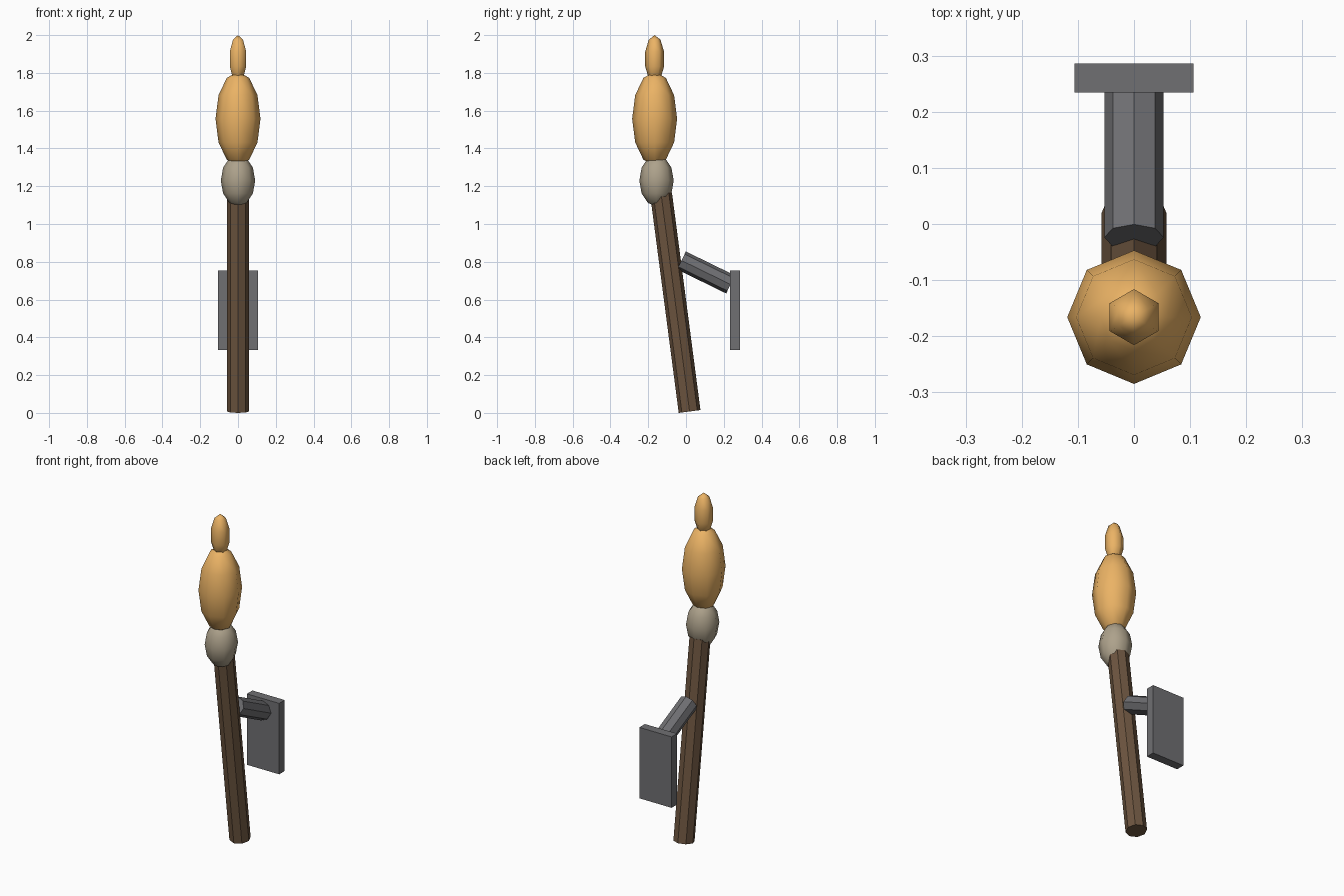
import bpy
from math import radians
from mathutils import Vector

if "Cube" in bpy.data.objects:
    bpy.data.objects.remove(bpy.data.objects["Cube"])


def material(name, color):
    m = bpy.data.materials.new(name)
    m.diffuse_color = (*color, 1)
    m.use_nodes = True
    m.node_tree.nodes["Principled BSDF"].inputs["Base Color"].default_value = m.diffuse_color
    return m


wood = material("wood", (0.15, 0.09, 0.05))
fire = material("fire", (0.83, 0.45, 0.13))
cloth = material("cloth", (0.42, 0.36, 0.26))
iron = material("iron", (0.16, 0.16, 0.17))


def finish(name, mat):
    ob = bpy.context.object
    ob.name = name
    ob.data.materials.append(mat)
    bpy.ops.object.transform_apply(location=False, rotation=False, scale=True)
    return ob


def rod(name, start, end, radius, mat):
    """Flat-faced octagonal rod leaning in the YZ plane."""
    a, b = Vector(start), Vector(end)
    d = b - a
    # zero X component: a plain rotation about X keeps a corner on each axis
    angle = Vector((0, 1)).angle_signed(Vector((d.y, d.z)))
    bpy.ops.mesh.primitive_cylinder_add(vertices=8, radius=radius, depth=d.length,
                                        location=(a + b) / 2, rotation=(-angle, 0, 0))
    return finish(name, mat)


def blob(name, center, radius, half_height, segments, rings, mat, spin=0):
    """Stretched low-poly sphere, smooth shaded."""
    bpy.ops.mesh.primitive_uv_sphere_add(segments=segments, ring_count=rings, radius=1,
                                         location=center, rotation=(0, 0, radians(spin)))
    bpy.context.object.scale = (radius, radius, half_height)
    ob = finish(name, mat)
    bpy.ops.object.shade_smooth()
    return ob


# leaning handle and wall bracket
rod("handle", (0, 0.019, 0.0075), (0, -0.132, 1.16), 0.058, wood)
rod("bracket_arm", (0, -0.024, 0.807), (0, 0.236, 0.68), 0.053, iron)

# wall plate
bpy.ops.mesh.primitive_cube_add(size=1, location=(0, 0.26, 0.543))
bpy.context.object.scale = (0.212, 0.052, 0.42)
finish("wall_plate", iron)

# cloth wrap, flame and flame tip
blob("cloth_wrap", (0, -0.156, 1.23), 0.091, 0.137, 8, 6, cloth)
blob("flame", (0, -0.166, 1.557), 0.119, 0.25, 8, 6, fire)
blob("flame_tip", (0, -0.166, 1.873), 0.0525, 0.127, 6, 5, fire)
